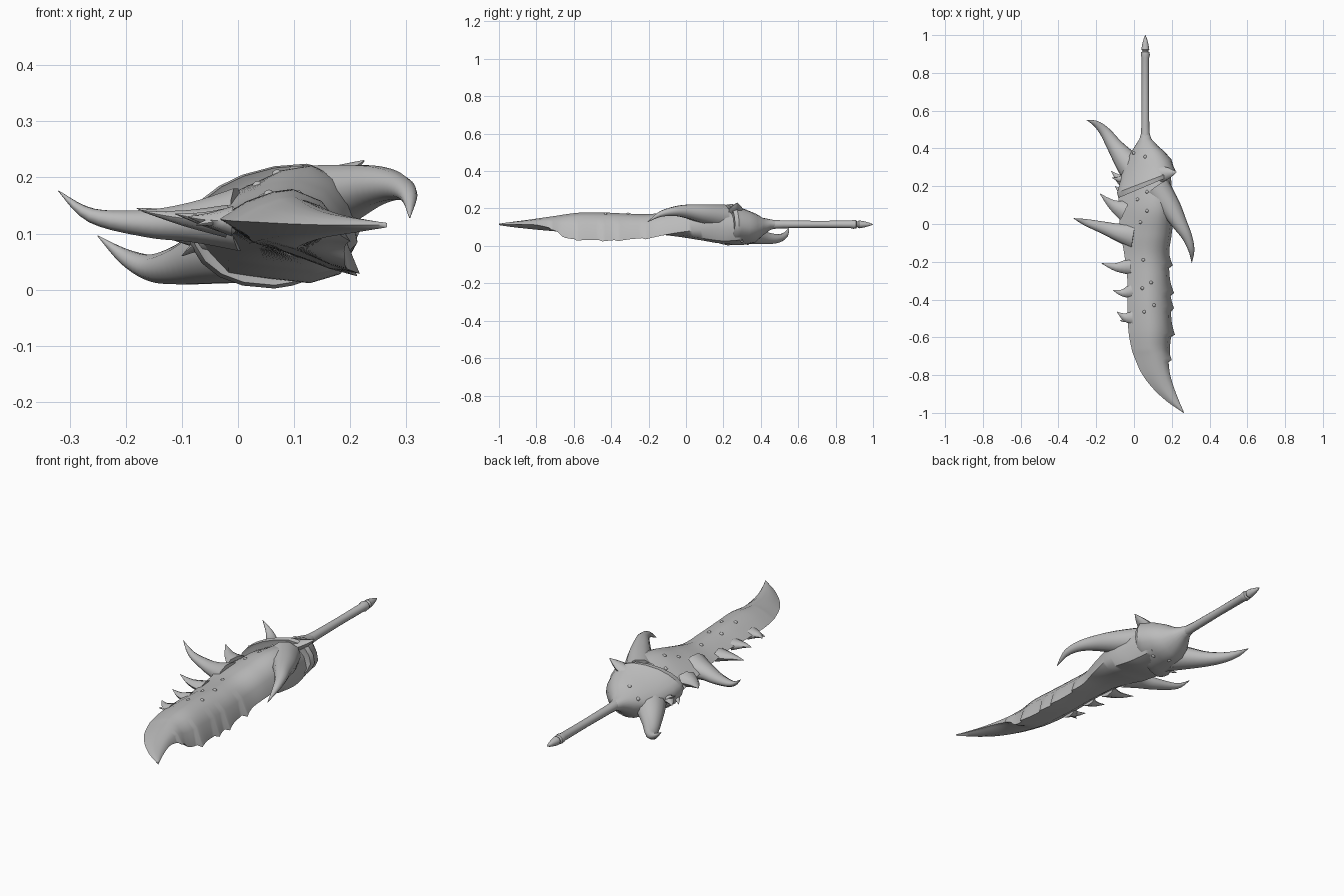
import bpy, bmesh, math
from mathutils import Vector
from mathutils.bvhtree import BVHTree

bone = bpy.data.materials.new("bone grey")
bone.diffuse_color = (0.5, 0.5, 0.5, 1)


def finish(name, bm, angle=40):
    bmesh.ops.recalc_face_normals(bm, faces=bm.faces)
    me = bpy.data.meshes.new(name)
    bm.to_mesh(me)
    bm.free()
    ob = bpy.data.objects.new(name, me)
    bpy.context.collection.objects.link(ob)
    me.materials.append(bone)
    bpy.context.view_layer.objects.active = ob
    ob.select_set(True)
    bpy.ops.object.shade_smooth_by_angle(angle=math.radians(angle))
    ob.select_set(False)
    return ob


def loft(name, rings, angle=40):
    bm = bmesh.new()
    vs = [[bm.verts.new(p) for p in r] for r in rings]
    n = len(rings[0])
    for a, b in zip(vs, vs[1:]):
        for i in range(n):
            bm.faces.new((a[i], a[(i + 1) % n], b[(i + 1) % n], b[i]))
    bm.faces.new(vs[0])
    bm.faces.new(vs[-1])
    return finish(name, bm, angle)


def lerp(a, b, t):
    return a + (b - a) * t


def smooth_rows(rows, steps):
    # Catmull-Rom through rows of numbers
    out = []
    for i in range(len(rows) - 1):
        p = [rows[max(0, min(len(rows) - 1, i + k))] for k in (-1, 0, 1, 2)]
        for s in range(steps):
            t = s / steps
            out.append([0.5 * (2 * b + (c - a) * t + (2 * a - 5 * b + 4 * c - d) * t * t
                               + (3 * b - a - 3 * c + d) * t ** 3) for a, b, c, d in zip(*p)])
    return out + [list(rows[-1])]


def horn(name, path, flat=1.0, sides=10, steps=5):
    # tapered tube along points of (x, y, z, radius)
    rows = smooth_rows(path, steps)
    pts = [Vector(r[:3]) for r in rows]
    rings = []
    for i, p in enumerate(pts):
        t = (pts[min(i + 1, len(pts) - 1)] - pts[max(i - 1, 0)]).normalized()
        side = t.cross(Vector((0, 0, 1))).normalized()
        up = side.cross(t)
        r = max(rows[i][3], 0.0008)
        rings.append([p + side * r * math.cos(a) + up * r * flat * math.sin(a)
                      for a in (2 * math.pi * k / sides for k in range(sides))])
    return loft(name, rings, 60)


# Blade shell: y, left x, right x, ridge x, left z, ridge z, right z, underside z
blade_rows = [
    (-1.0, 0.263, 0.266, 0.265, 0.115, 0.119, 0.115, 0.111),
    (-0.94, 0.175, 0.24, 0.21, 0.115, 0.127, 0.115, 0.102),
    (-0.87, 0.10, 0.213, 0.16, 0.117, 0.136, 0.115, 0.094),
    (-0.79, 0.04, 0.19, 0.13, 0.12, 0.147, 0.11, 0.086),
    (-0.70, 0.0, 0.182, 0.11, 0.122, 0.16, 0.085, 0.078),
    (-0.65, -0.015, 0.19, 0.10, 0.123, 0.168, 0.045, 0.074),
    (-0.56, -0.03, 0.198, 0.10, 0.125, 0.178, 0.034, 0.07),
    (-0.43, -0.035, 0.195, 0.09, 0.127, 0.178, 0.03, 0.066),
    (-0.30, -0.035, 0.19, 0.09, 0.128, 0.172, 0.036, 0.064),
    (-0.17, -0.05, 0.184, 0.09, 0.128, 0.172, 0.048, 0.062),
    (-0.05, -0.07, 0.20, 0.11, 0.13, 0.195, 0.07, 0.05),
    (0.08, -0.08, 0.213, 0.13, 0.115, 0.221, 0.085, 0.03),
    (0.20, -0.078, 0.20, 0.13, 0.09, 0.208, 0.085, 0.012),
    (0.32, -0.05, 0.19, 0.08, 0.09, 0.17, 0.09, 0.02),
]


def saw(y):
    # backswept serration: sharp at the tip, fading toward the handle
    return max((1 - (y - t) / 0.1 for t in (-0.73, -0.59, -0.46, -0.37, -0.22)
                if 0 <= y - t < 0.1), default=0) ** 2


rings = []
for y, xl, xr, xm, zl, zm, zr, zu in smooth_rows(blade_rows, 8):
    full = min(1, max(0, (y + 0.15) / 0.2))   # belly fills out toward the hood
    k = saw(y)
    rings.append([(xl, y, zl),
                  (lerp(xl, xm, .4), y, lerp(zl, zm, .6)),
                  (lerp(xl, xm, .75), y, lerp(zl, zm, .92)),
                  (xm, y, zm), (lerp(xm, xr, .5), y, lerp(zm, zr, .14)),
                  (lerp(xm, xr, .85), y, lerp(zm, zr, .45)),
                  (xr + 0.022 * k, y, zr - 0.008 * k),
                  (lerp(xm, xr, .7), y, lerp(zu, zr, .8 - .6 * full)), (xm, y, zu),
                  (lerp(xl, xm, .5 - .2 * full), y, lerp(zu, zl, .3 - .1 * full))])
blade = loft("blade", rings, 50)

# Rear hood with slanted overlapping rim: y, centre x, half width, top z, bottom z
hood_rows = [
    (0.205, 0.065, 0.138, 0.200, 0.018),
    (0.20, 0.065, 0.148, 0.217, 0.008),
    (0.225, 0.065, 0.155, 0.220, 0.002),
    (0.25, 0.066, 0.145, 0.205, 0.006),
    (0.31, 0.068, 0.130, 0.186, 0.006),
    (0.37, 0.065, 0.095, 0.166, 0.018),
    (0.41, 0.062, 0.062, 0.150, 0.055),
    (0.45, 0.060, 0.032, 0.142, 0.085),
    (0.48, 0.060, 0.022, 0.136, 0.094),
]
rings = []
for y, cx, w, zt, zb in hood_rows:
    ring = []
    slant = 0.42 * max(0, (0.47 - y) / 0.27)
    for k in range(20):
        a = 2 * math.pi * k / 20
        c, s = math.cos(a), math.sin(a)
        x = cx + w * math.copysign(abs(c) ** 0.85, c)
        z = (zt + zb) / 2 + (zt - zb) / 2 * s
        if s > 0 and w > 0.07:
            z += (0.18 if y < 0.24 else 0.26) * (x - cx) * s     # top leans up to the right
        if s < 0 < c:
            x += 0.025 * s * (w / 0.15)                          # right side tucks under
        ring.append((x, y + slant * (x - cx), z))
    rings.append(ring)
hood = loft("rear_hood", rings, 35)

# Handle, collar and pointed pommel
profile = [(0.40, 0.030), (0.45, 0.025), (0.52, 0.021), (0.70, 0.019), (0.88, 0.020),
           (0.895, 0.024), (0.91, 0.022), (0.915, 0.014), (0.925, 0.021),
           (0.95, 0.017), (0.98, 0.009), (1.0, 0.001)]
loft("handle", [[(0.06 + r * math.cos(k * math.pi / 6), y, 0.115 + r * math.sin(k * math.pi / 6))
                 for k in range(12)] for y, r in profile], 40)

# Large curved horns
horn("right_horn", [(0.12, 0.19, 0.155, 0.075), (0.19, 0.09, 0.172, 0.058),
                    (0.243, 0.0, 0.185, 0.04), (0.282, -0.07, 0.184, 0.027),
                    (0.304, -0.14, 0.168, 0.016), (0.306, -0.205, 0.128, 0.001)], 0.92)
horn("rear_left_horn", [(0.03, 0.25, 0.08, 0.085), (-0.035, 0.325, 0.064, 0.066),
                        (-0.10, 0.41, 0.044, 0.043), (-0.152, 0.485, 0.039, 0.029),
                        (-0.20, 0.53, 0.058, 0.017), (-0.25, 0.55, 0.096, 0.001)], 0.85)
horn("left_long_horn", [(0.0, -0.06, 0.125, 0.075), (-0.08, -0.045, 0.12, 0.048),
                        (-0.16, -0.02, 0.118, 0.033), (-0.26, 0.01, 0.132, 0.017),
                        (-0.32, 0.03, 0.176, 0.001)], 0.78)

# Small spikes on the left edge: base x, base y, tip x, tip y, tip z, radius
spikes = [(-0.05, 0.07, -0.18, 0.16, 0.145, 0.055), (-0.02, -0.225, -0.172, -0.208, 0.14, 0.045),
          (-0.01, -0.355, -0.112, -0.35, 0.135, 0.04), (-0.01, -0.495, -0.09, -0.465, 0.13, 0.042),
          (-0.03, -0.485, -0.075, -0.51, 0.115, 0.02), (-0.03, 0.22, -0.12, 0.28, 0.09, 0.05),
          (-0.03, 0.16, -0.10, 0.2, 0.06, 0.04), (-0.03, 0.25, -0.115, 0.245, 0.125, 0.035)]
for i, (bx, by, tx, ty, tz, r) in enumerate(spikes):
    mx, my = (bx + tx) / 2, (by + ty) / 2 - 0.012
    bz = 0.122 if by < 0.1 else 0.09
    horn(f"left_spike_{i + 1}", [(bx, by, bz, r), (mx, my, lerp(bz, tz, 0.3), r * 0.48),
                                 (tx, ty, tz, 0.001)], 0.65, 8, 4)

# Upturned hood corner
horn("hood_corner", [(0.14, 0.265, 0.185, 0.045), (0.185, 0.27, 0.207, 0.028),
                     (0.225, 0.275, 0.23, 0.002)], 0.6, 8, 3)

# Studs set on the surface, above and below
trees = []
for ob in (blade, hood):
    me = ob.data
    trees.append(BVHTree.FromPolygons([v.co for v in me.vertices], [p.vertices for p in me.polygons]))
top = [(0.06, 0.355), (0.0, 0.375), (0.165, 0.29), (0.07, 0.17), (0.02, 0.13), (0.07, 0.07),
       (0.035, 0.01), (0.05, -0.19), (0.045, -0.34), (0.09, -0.31), (0.105, -0.43), (0.055, -0.465)]
under = [(0.06, 0.33), (0.13, 0.30), (0.01, 0.29)]
bm = bmesh.new()
for pts, sgn in ((top, 1), (under, -1)):
    for x, y in pts:
        hits = [h for h in (t.ray_cast(Vector((x, y, sgn)), Vector((0, 0, -sgn))) for t in trees) if h[0]]
        if hits:
            p = max((h[0] for h in hits), key=lambda q: q.z * sgn)
            p.z = max(p.z - 0.004 * sgn, 0.01)
            new = bmesh.ops.create_icosphere(bm, subdivisions=2, radius=0.01)["verts"]
            bmesh.ops.translate(bm, verts=new, vec=p)
finish("studs", bm)
